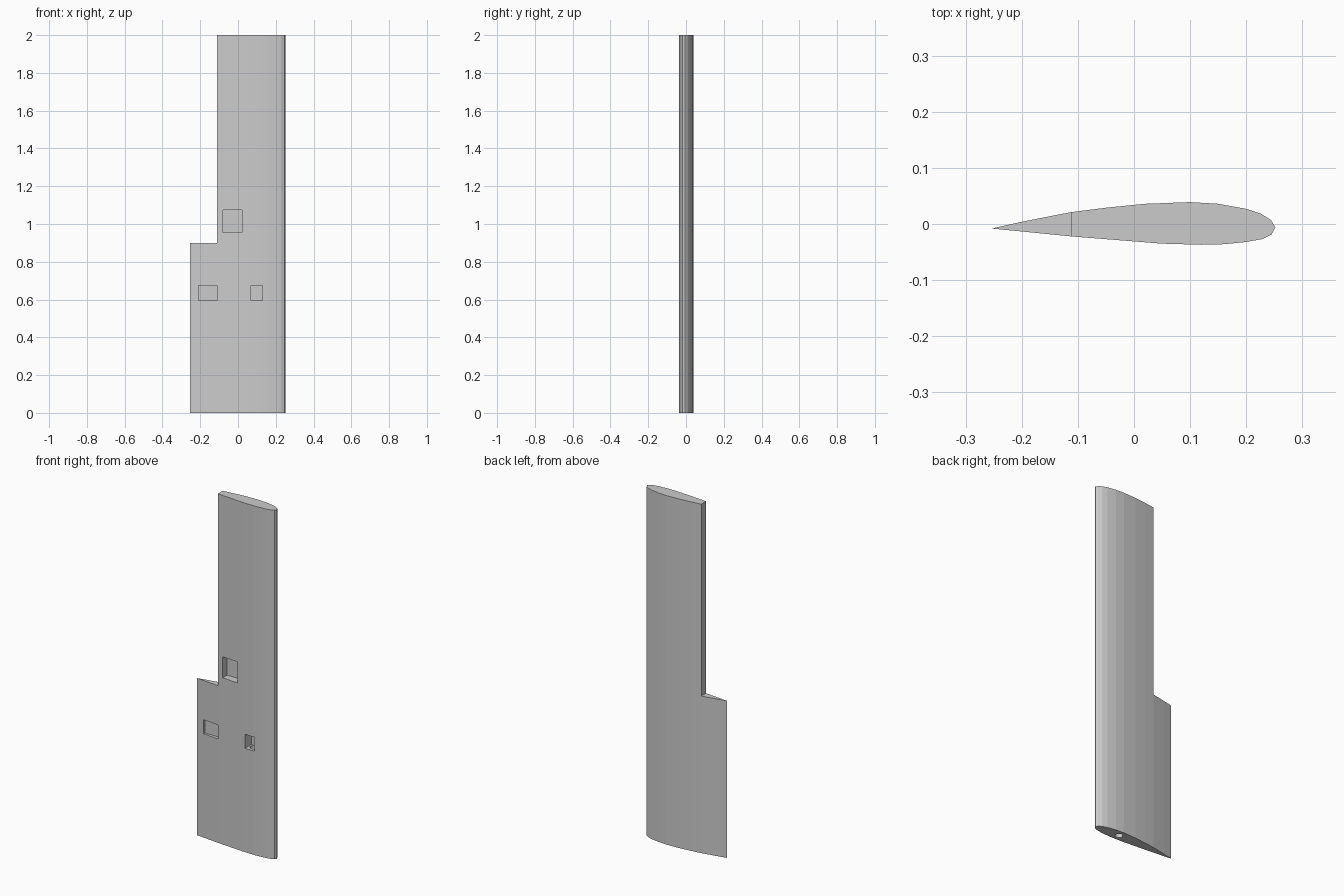
import bpy
import bmesh

cube = bpy.data.objects.get("Cube")
if cube:
    bpy.data.objects.remove(cube, do_unlink=True)

grey = bpy.data.materials.new("light grey")
grey.use_nodes = True
colour = (0.6, 0.6, 0.6, 1)
grey.diffuse_color = colour
grey.node_tree.nodes["Principled BSDF"].inputs["Base Color"].default_value = colour

HEIGHT = 2.0

# Aerofoil section: trailing edge, back surface, nose, front surface
SECTION = [(-0.254, -0.008), (-0.2, 0.004), (-0.113, 0.021), (-0.05, 0.029),
           (0.02, 0.036), (0.1, 0.039), (0.15, 0.036), (0.2, 0.027),
           (0.227, 0.018), (0.244, 0.007), (0.252, -0.006), (0.245, -0.019),
           (0.228, -0.027), (0.2, -0.032), (0.16, -0.036), (0.12, -0.037),
           (0.05, -0.035), (0.0, -0.031), (-0.113, -0.022)]


def finish(bm, name):
    bmesh.ops.recalc_face_normals(bm, faces=bm.faces)
    mesh = bpy.data.meshes.new(name)
    bm.to_mesh(mesh)
    bm.free()
    mesh.materials.append(grey)
    obj = bpy.data.objects.new(name, mesh)
    bpy.context.collection.objects.link(obj)
    return obj


def extrude_section(name, points, height):
    bm = bmesh.new()
    face = bm.faces.new([bm.verts.new((x, y, 0)) for x, y in points])
    top = bmesh.ops.extrude_face_region(bm, geom=[face])["geom"]
    verts = [v for v in top if isinstance(v, bmesh.types.BMVert)]
    bmesh.ops.translate(bm, verts=verts, vec=(0, 0, height))
    return finish(bm, name)


def box(name, x, y, z):
    """Box from (low, high) pairs on each axis."""
    bm = bmesh.new()
    bmesh.ops.create_cube(bm, size=1)
    for v in bm.verts:
        v.co = [mid[0] if c < 0 else mid[1] for c, mid in zip(v.co, (x, y, z))]
    return finish(bm, name)


def rod(name, x, y, z, radius):
    bm = bmesh.new()
    bmesh.ops.create_cone(bm, cap_ends=True, segments=24, radius1=radius,
                          radius2=radius, depth=z[1] - z[0])
    bmesh.ops.translate(bm, verts=bm.verts, vec=(x, y, sum(z) / 2))
    return finish(bm, name)


def cut(target, cutter):
    cutter.hide_render = True
    mod = target.modifiers.new(cutter.name, 'BOOLEAN')
    mod.operation = 'DIFFERENCE'
    mod.solver = 'EXACT'
    mod.object = cutter
    bpy.context.view_layer.objects.active = target
    bpy.ops.object.modifier_apply(modifier=mod.name)
    bpy.data.objects.remove(cutter, do_unlink=True)


wing = extrude_section("wing_panel", SECTION, HEIGHT)

# Control surface recess in the trailing edge
cut(wing, box("trailing_recess", (-0.4, -0.112), (-0.2, 0.2), (0.9, 2.2)))

# Equipment pockets in the front surface
cut(wing, box("main_pocket", (-0.08, 0.02), (-0.1, 0.015), (0.955, 1.075)))
cut(wing, box("rear_pocket", (-0.21, -0.11), (-0.1, -0.001), (0.595, 0.675)))
cut(wing, box("nose_pocket", (0.07, 0.13), (-0.1, 0.02), (0.595, 0.675)))

# Spar hole from the root up to the nose pocket
cut(wing, rod("spar_hole", 0.1, 0.0, (-0.1, 0.62), 0.02))
